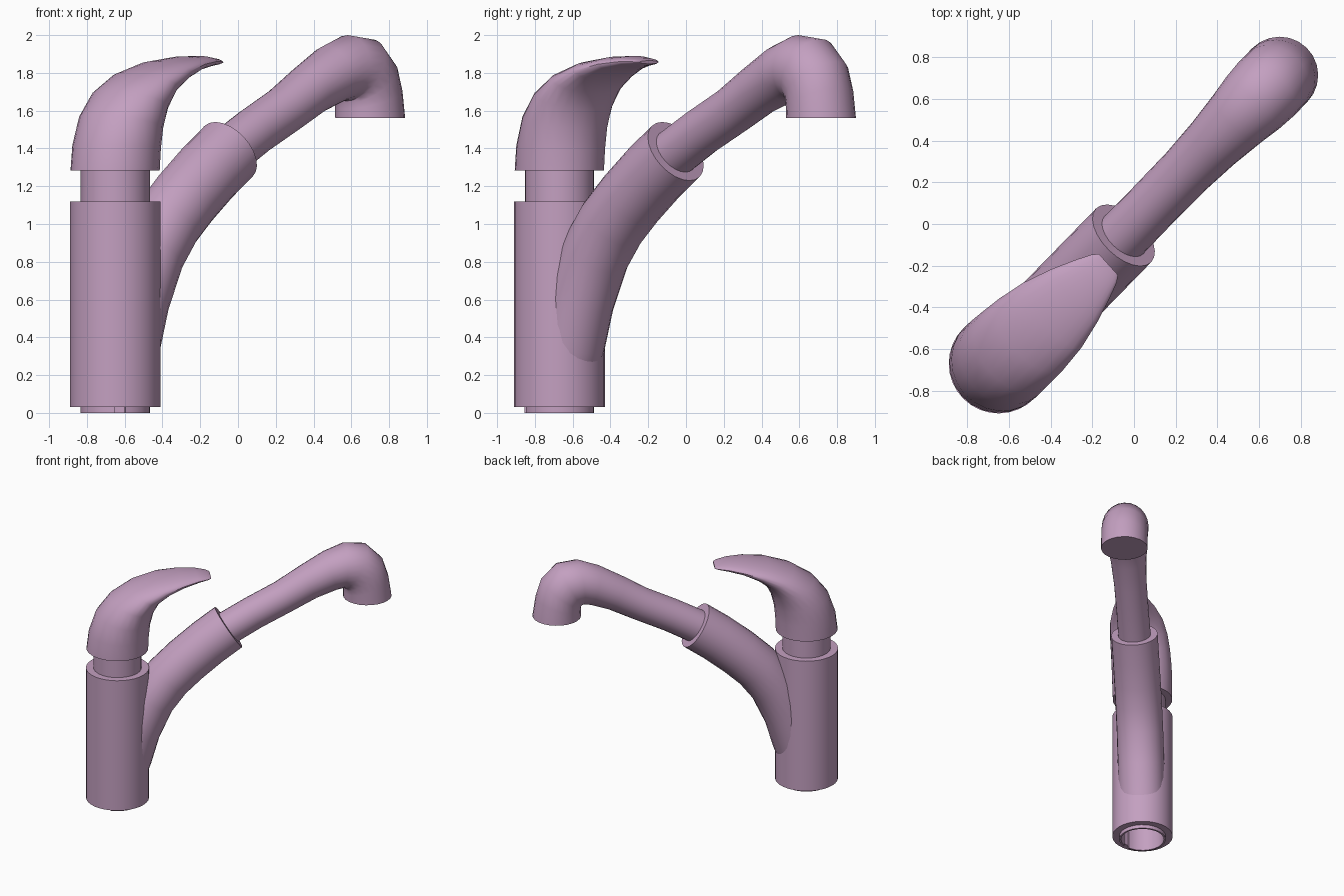
import bpy, bmesh, math
from mathutils import Vector

if "Cube" in bpy.data.objects:
    bpy.data.objects.remove(bpy.data.objects["Cube"])

mauve = bpy.data.materials.new("mauve")
mauve.diffuse_color = (0.55, 0.35, 0.53, 1)
mauve.use_nodes = True
mauve.node_tree.nodes["Principled BSDF"].inputs["Base Color"].default_value = mauve.diffuse_color

BASE = Vector((-0.65, -0.67, 0))      # axis of the body
ARM_DIR = math.atan2(1.385, 1.35)     # heading of the spout
HANDLE_DIR = math.radians(42)         # lever is turned slightly off the spout


def finish(name, bm):
    bmesh.ops.recalc_face_normals(bm, faces=bm.faces)
    me = bpy.data.meshes.new(name)
    bm.to_mesh(me)
    bm.free()
    me.materials.append(mauve)
    me.shade_smooth()
    me.set_sharp_from_angle(angle=math.radians(40))
    ob = bpy.data.objects.new(name, me)
    bpy.context.collection.objects.link(ob)
    return ob


def loft(name, sections, heading, n=24):
    """Skin ellipses given by lower point, upper point (s, z) and half width."""
    bm = bmesh.new()
    fwd = Vector((math.cos(heading), math.sin(heading), 0))
    side = Vector((-fwd.y, fwd.x, 0))
    rings = []
    for s0, z0, s1, z1, w in sections:
        lo = BASE + fwd * s0 + Vector((0, 0, z0))
        hi = BASE + fwd * s1 + Vector((0, 0, z1))
        mid, half = (lo + hi) / 2, (hi - lo) / 2
        rings.append([bm.verts.new(mid + half * math.cos(a) + side * w * math.sin(a))
                      for a in (2 * math.pi * i / n for i in range(n))])
    for a, b in zip(rings, rings[1:]):
        for i in range(n):
            j = (i + 1) % n
            bm.faces.new((a[i], a[j], b[j], b[i]))
    bm.faces.new(rings[0])
    bm.faces.new(rings[-1])
    return finish(name, bm)


def round_section(s, z, deg, r):
    dx, dz = -math.sin(math.radians(deg)) * r, math.cos(math.radians(deg)) * r
    return (s - dx, z - dz, s + dx, z + dz, r)


def lathe(name, profile, start=0, sweep=360, n=32, closed=False):
    """Turn an (r, z) profile about the body axis."""
    bm = bmesh.new()
    full = sweep == 360
    cols = []
    for i in range(n if full else n + 1):
        a = math.radians(start + sweep * i / n)
        cols.append([bm.verts.new(BASE + Vector((r * math.cos(a), r * math.sin(a), z)))
                     for r, z in profile])
    m = len(profile)
    for i in range(n):
        a, b = cols[i], cols[(i + 1) % len(cols)]
        for k in range(m if closed else m - 1):
            q = (k + 1) % m
            bm.faces.new((a[k], a[q], b[q], b[k]))
    if full and not closed:                 # cap both ends of the profile
        for k in (0, -1):
            bm.faces.new([c[k] for c in cols])
    elif not full:
        bm.faces.new(cols[0])
        bm.faces.new(cols[-1])
    return finish(name, bm)


# body with a recess underneath
lathe("body", [(0.185, 0.25), (0.185, 0.03), (0.24, 0.03), (0.24, 1.12)])
# neck between body and lever
lathe("neck", [(0.183, 1.10), (0.183, 1.30)])
# split mounting sleeve under the body
lathe("mounting_sleeve", [(0.184, 0), (0.184, 0.24), (0.17, 0.24), (0.17, 0)],
      start=-73, sweep=342, closed=True)

# thick curved arm growing out of the body
loft("arm", [round_section(*p) for p in (
    (0.04, 0.24, 82, 0.18), (0.08, 0.36, 75, 0.183), (0.15, 0.60, 66, 0.185),
    (0.265, 0.843, 56, 0.185), (0.39, 1.005, 48, 0.185), (0.53, 1.135, 41, 0.185),
    (0.70, 1.272, 36, 0.185), (0.86, 1.385, 33, 0.185))], ARM_DIR)

# slim spout tube with the down-turned outlet
loft("spout", [
    (0.873, 1.241, 0.747, 1.469, 0.13),
    (1.11, 1.375, 0.99, 1.602, 0.128),
    (1.345, 1.49, 1.225, 1.718, 0.13),
    (1.54, 1.59, 1.41, 1.832, 0.142),
    (1.69, 1.645, 1.60, 1.94, 0.162),
    (1.735, 1.655, 1.765, 2.00, 0.178),
    (1.748, 1.65, 1.93, 1.98, 0.185),
    (1.75, 1.635, 2.05, 1.86, 0.185),
    (1.75, 1.61, 2.095, 1.72, 0.185),
    (1.749, 1.56, 2.119, 1.56, 0.185)], ARM_DIR)

# lever handle: domed base sweeping into a thin flat tip
loft("lever_handle", [
    (0.235, 1.283, -0.237, 1.283, 0.237),
    (0.24, 1.40, -0.22, 1.42, 0.24),
    (0.25, 1.50, -0.165, 1.58, 0.24),
    (0.275, 1.60, -0.06, 1.71, 0.237),
    (0.32, 1.69, 0.10, 1.805, 0.23),
    (0.40, 1.755, 0.29, 1.863, 0.21),
    (0.51, 1.805, 0.47, 1.887, 0.168),
    (0.62, 1.83, 0.60, 1.89, 0.122),
    (0.685, 1.84, 0.68, 1.878, 0.09),
    (0.71, 1.848, 0.71, 1.865, 0.068)], HANDLE_DIR)
